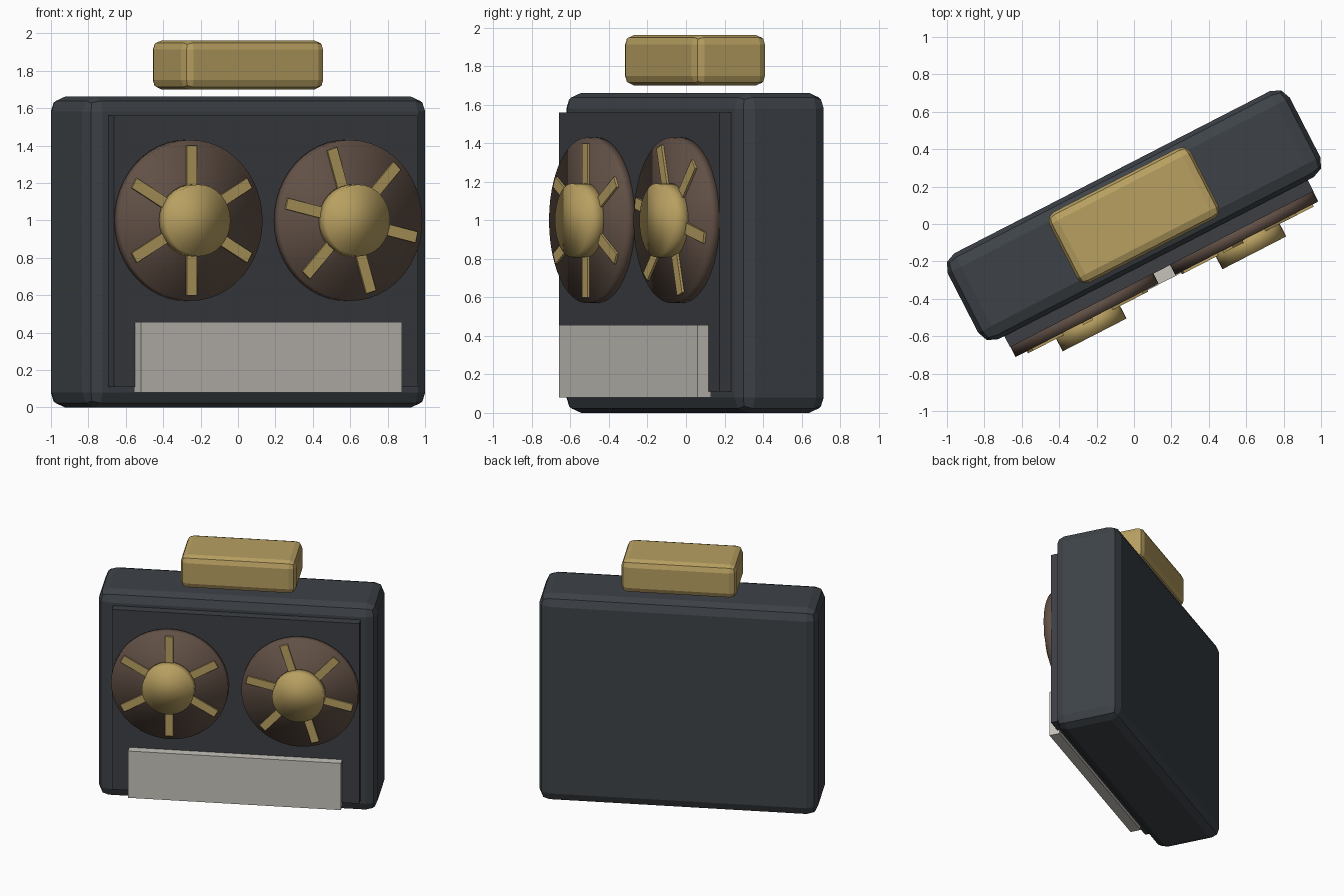
import bpy
import bmesh
from math import radians
from mathutils import Matrix, Vector

cube = bpy.data.objects.get("Cube")
if cube:
    bpy.data.objects.remove(cube, do_unlink=True)

# The whole device stands turned about the vertical axis
FRAME = Matrix.Translation((0, 0.047, 0)) @ Matrix.Rotation(radians(27.2), 4, 'Z')


def material(name, rgb):
    m = bpy.data.materials.new(name)
    m.use_nodes = True
    m.diffuse_color = (*rgb, 1)
    m.node_tree.nodes["Principled BSDF"].inputs["Base Color"].default_value = (*rgb, 1)
    return m


slate = material("dark slate", (0.047, 0.055, 0.064))
charcoal = material("charcoal", (0.045, 0.049, 0.057))
brown = material("reel brown", (0.12, 0.08, 0.06))
brass = material("brass", (0.48, 0.35, 0.12))
pale = material("pale grey", (0.56, 0.54, 0.49))


def finish(name, bm, mat, place=Matrix(), smooth=False):
    bmesh.ops.recalc_face_normals(bm, faces=bm.faces)
    for f in bm.faces:
        f.smooth = smooth
    mesh = bpy.data.meshes.new(name)
    bm.to_mesh(mesh)
    bm.free()
    mesh.materials.append(mat)
    ob = bpy.data.objects.new(name, mesh)
    bpy.context.scene.collection.objects.link(ob)
    ob.matrix_world = FRAME @ place
    return ob


def add_box(bm, lo, hi, turn=Matrix()):
    lo, hi = Vector(lo), Vector(hi)
    m = turn @ Matrix.Translation((lo + hi) / 2) @ Matrix.Diagonal((*(hi - lo), 1))
    bmesh.ops.create_cube(bm, size=1, matrix=m)


def box(name, lo, hi, mat, bevel=0):
    bm = bmesh.new()
    add_box(bm, lo, hi)
    ob = finish(name, bm, mat)
    if bevel:
        mod = ob.modifiers.new("rounded edges", 'BEVEL')
        mod.width = bevel
        mod.segments = 2
    return ob


def disc(name, radius, back, front, mat, place, sides):
    bm = bmesh.new()
    m = Matrix.Translation((0, -(back + front) / 2, 0)) @ Matrix.Rotation(radians(90), 4, 'X')
    bmesh.ops.create_cone(bm, cap_ends=True, segments=sides, radius1=radius,
                          radius2=radius, depth=front - back, matrix=m)
    return finish(name, bm, mat, place, smooth=True)


# Case, face plate, control panel and floating handle
box("case", (-1.028, -0.258, 0), (1.028, 0.258, 1.662), slate, 0.08)
box("face_plate", (-0.912, -0.325, 0.11), (0.912, -0.24, 1.56), charcoal)
box("control_panel", (-0.785, -0.39, 0.08), (0.785, -0.31, 0.457), pale)
box("handle", (-0.425, -0.212, 1.70), (0.425, 0.212, 1.963), brass, 0.05)

# Two reels, each with a hub and six spokes
for side, x, phase in (("right", -0.48, 0), ("left", 0.48, -17)):
    place = Matrix.Translation((x, 0, 1.0))
    disc(side + "_reel", 0.43, 0.31, 0.385, brown, place, 48)
    disc(side + "_hub", 0.192, 0.36, 0.473, brass, place, 32)
    bm = bmesh.new()
    for k in range(3):
        turn = Matrix.Rotation(radians(phase + 60 * k), 4, 'Y')
        add_box(bm, (-0.03, -0.398, -0.4), (0.03, -0.375, 0.4), turn)
    finish(side + "_spokes", bm, brass, place)
